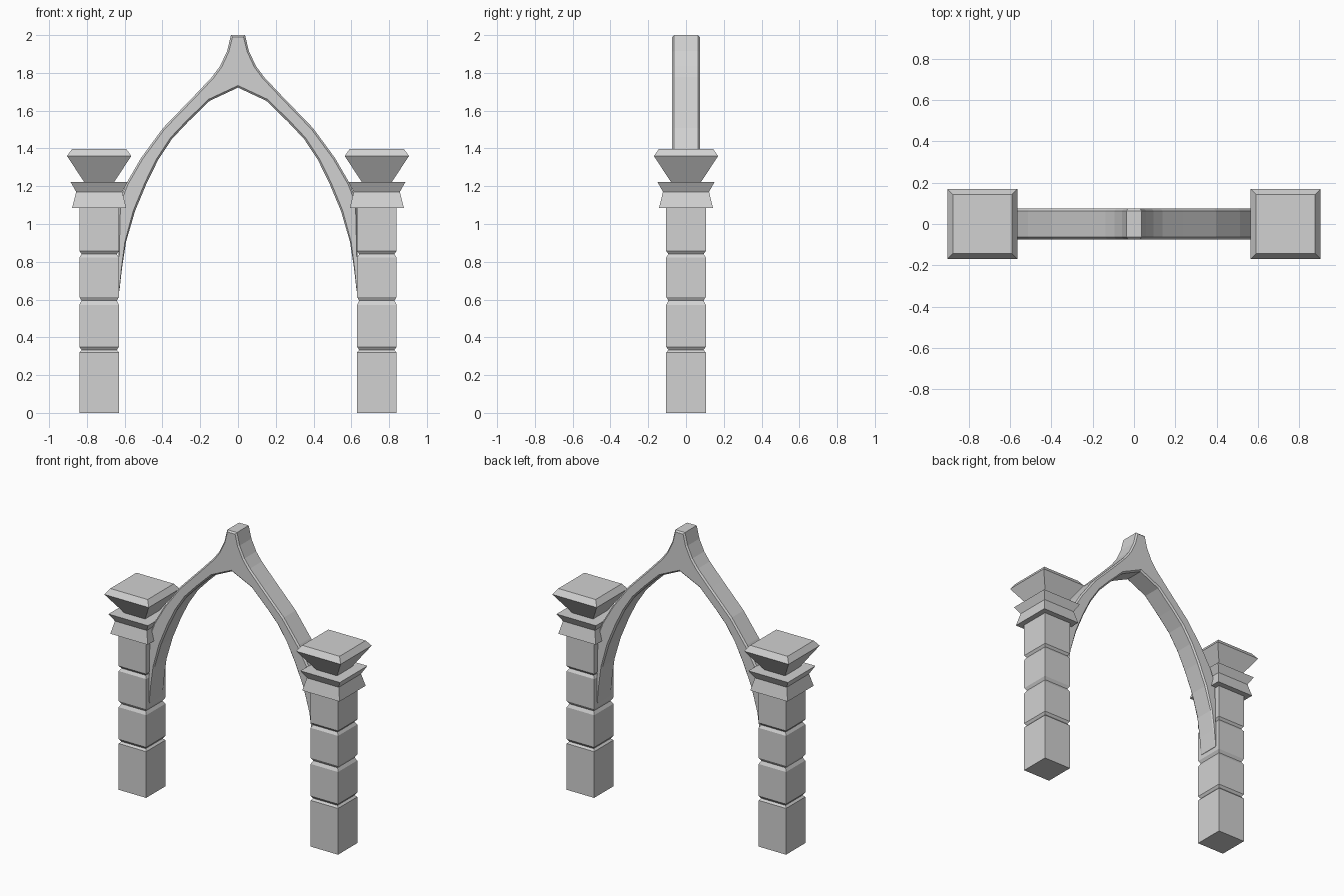
import bpy, bmesh
from mathutils import Vector

cube = bpy.data.objects.get("Cube")
if cube:
    bpy.data.objects.remove(cube, do_unlink=True)

stone = bpy.data.materials.new("grey_stone")
stone.use_nodes = True
colour = (0.64, 0.64, 0.64, 1)
stone.diffuse_color = colour
stone.node_tree.nodes["Principled BSDF"].inputs["Base Color"].default_value = colour


def loft(name, rings, capped=True):
    """Skin matching closed rings of points and cap both ends."""
    bm = bmesh.new()
    loops = [[bm.verts.new(p) for p in ring] for ring in rings]
    n = len(loops[0])
    for a, b in zip(loops, loops[1:]):
        for i in range(n):
            j = (i + 1) % n
            bm.faces.new((a[i], a[j], b[j], b[i]))
    bm.faces.new(loops[0][::-1])
    bm.faces.new(loops[-1])
    bmesh.ops.recalc_face_normals(bm, faces=bm.faces)
    mesh = bpy.data.meshes.new(name)
    bm.to_mesh(mesh)
    bm.free()
    mesh.materials.append(stone)
    obj = bpy.data.objects.new(name, mesh)
    bpy.context.collection.objects.link(obj)
    return obj


def square_tower(name, x, profile):
    """Stack square sections given as (half width, height)."""
    corners = [(-1, -1), (1, -1), (1, 1), (-1, 1)]
    return loft(name, [[(x + r * sx, r * sy, z) for sx, sy in corners]
                       for r, z in profile])


# Pillars: shaft with V grooves, flared collar, and capital
HALF = 0.105
shaft = [(HALF, 0)]
for low, mid, high in [(0.32, 0.333, 0.35), (0.572, 0.594, 0.614), (0.822, 0.841, 0.857)]:
    shaft += [(HALF, low), (HALF - 0.012, mid), (HALF, high)]
shaft.append((HALF, 1.1))
collar = [(0.143, 1.085), (0.122, 1.17), (0.151, 1.19), (0.151, 1.222)]
collar = [(0.143, 1.085), (0.122, 1.17), (0.151, 1.222)]
capital = [(0.075, 1.215), (0.17, 1.36), (0.143, 1.398)]
for side, sign in (("left", 1), ("right", -1)):
    x = sign * 0.735
    square_tower(side + "_pillar_shaft", x, shaft)
    square_tower(side + "_pillar_collar", x, collar)
    square_tower(side + "_pillar_capital", x, capital)

# Pointed arch: outer curve down one side, inner curve back up, then mirrored
outer = [(0.037, 2.0), (0.058, 1.915), (0.095, 1.836), (0.138, 1.778), (0.238, 1.672),
         (0.397, 1.508), (0.513, 1.35), (0.593, 1.212), (0.632, 1.11), (0.634, 0.64)]
inner = [(0.628, 0.645), (0.614, 0.767), (0.593, 0.905), (0.545, 1.069), (0.483, 1.217),
         (0.423, 1.339), (0.35, 1.45), (0.265, 1.54), (0.15, 1.652)]
half = [Vector(p) for p in outer + inner]
outline = half + [Vector((0, 1.722))] + [Vector((-p.x, p.y)) for p in reversed(half)]


def inset(points, size):
    """Shrink a clockwise outline, tapering the chamfer towards the feet."""
    result = []
    for i, p in enumerate(points):
        a = (p - points[i - 1]).normalized()
        b = (points[(i + 1) % len(points)] - p).normalized()
        na, nb = Vector((a.y, -a.x)), Vector((b.y, -b.x))
        c = min(size, 0.02 * (p.y - 0.6))
        result.append(p + (na + nb) * c / max(1 + na.dot(nb), 0.4))
    return result


DEPTH, CHAMFER = 0.074, 0.01
small = inset(outline, CHAMFER)
sections = [(small, -DEPTH), (outline, CHAMFER - DEPTH), (outline, DEPTH - CHAMFER), (small, DEPTH)]
loft("pointed_arch", [[(p.x, y, p.y) for p in ring] for ring, y in sections])
